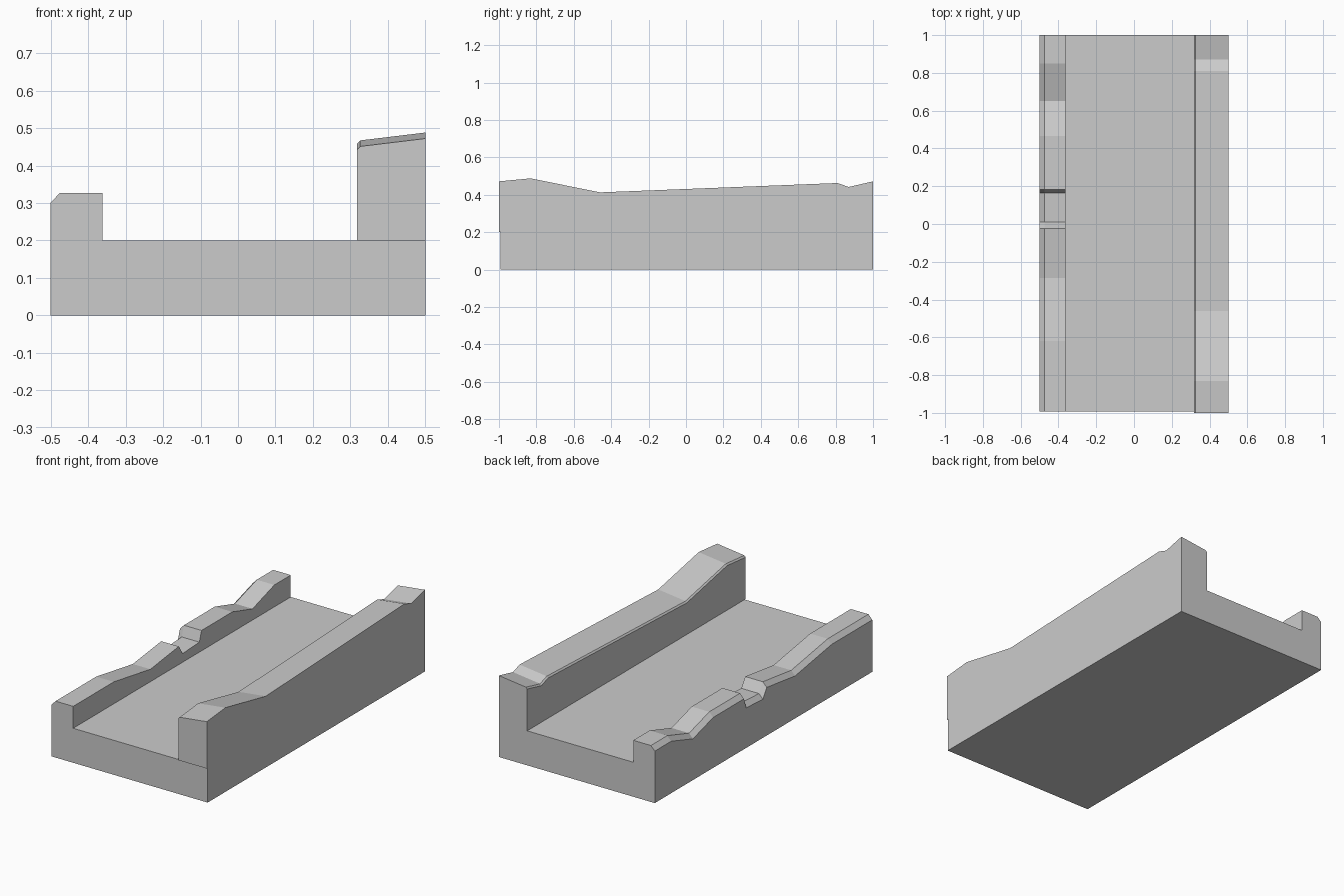
import bpy, bmesh

if "Cube" in bpy.data.objects:
    bpy.data.objects.remove(bpy.data.objects["Cube"])


def loft(name, stations, section):
    """Skin a closed x-z section along y; section(h) gives the outline for height h."""
    bm = bmesh.new()
    rings = [[bm.verts.new((x, y, z)) for x, z in section(h)] for y, h in stations]
    for a, b in zip(rings, rings[1:]):
        n = len(a)
        for i in range(n):
            j = (i + 1) % n
            bm.faces.new((a[i], a[j], b[j], b[i]))
    bm.faces.new(rings[0])
    bm.faces.new(rings[-1])
    bmesh.ops.recalc_face_normals(bm, faces=bm.faces)
    mesh = bpy.data.meshes.new(name)
    bm.to_mesh(mesh)
    bm.free()
    obj = bpy.data.objects.new(name, mesh)
    bpy.context.collection.objects.link(obj)
    return obj


# Floor slab and low parapet in one piece, with a notch and a bevelled outer edge
low_profile = [(-0.992, 0.327), (-0.62, 0.327), (-0.285, 0.272), (-0.025, 0.305),
               (0.01, 0.25), (0.163, 0.258), (0.183, 0.318), (0.465, 0.318),
               (0.65, 0.265), (0.85, 0.327), (1.0, 0.327)]
loft("floor_and_low_wall", low_profile, lambda h: [
    (-0.5, 0), (0.5, 0), (0.5, 0.2), (-0.362, 0.2),
    (-0.362, h), (-0.475, h), (-0.5, h - 0.026)])

# Tall wall with a top that slopes inwards and a small inner bevel
tall_profile = [(-1.0, 0.472), (-0.83, 0.488), (-0.46, 0.413),
                (0.81, 0.463), (0.87, 0.442), (1.0, 0.472)]
loft("tall_wall", tall_profile, lambda h: [
    (0.318, 0.2), (0.5, 0.2), (0.5, h), (0.326, h - 0.021), (0.318, h - 0.03)])
